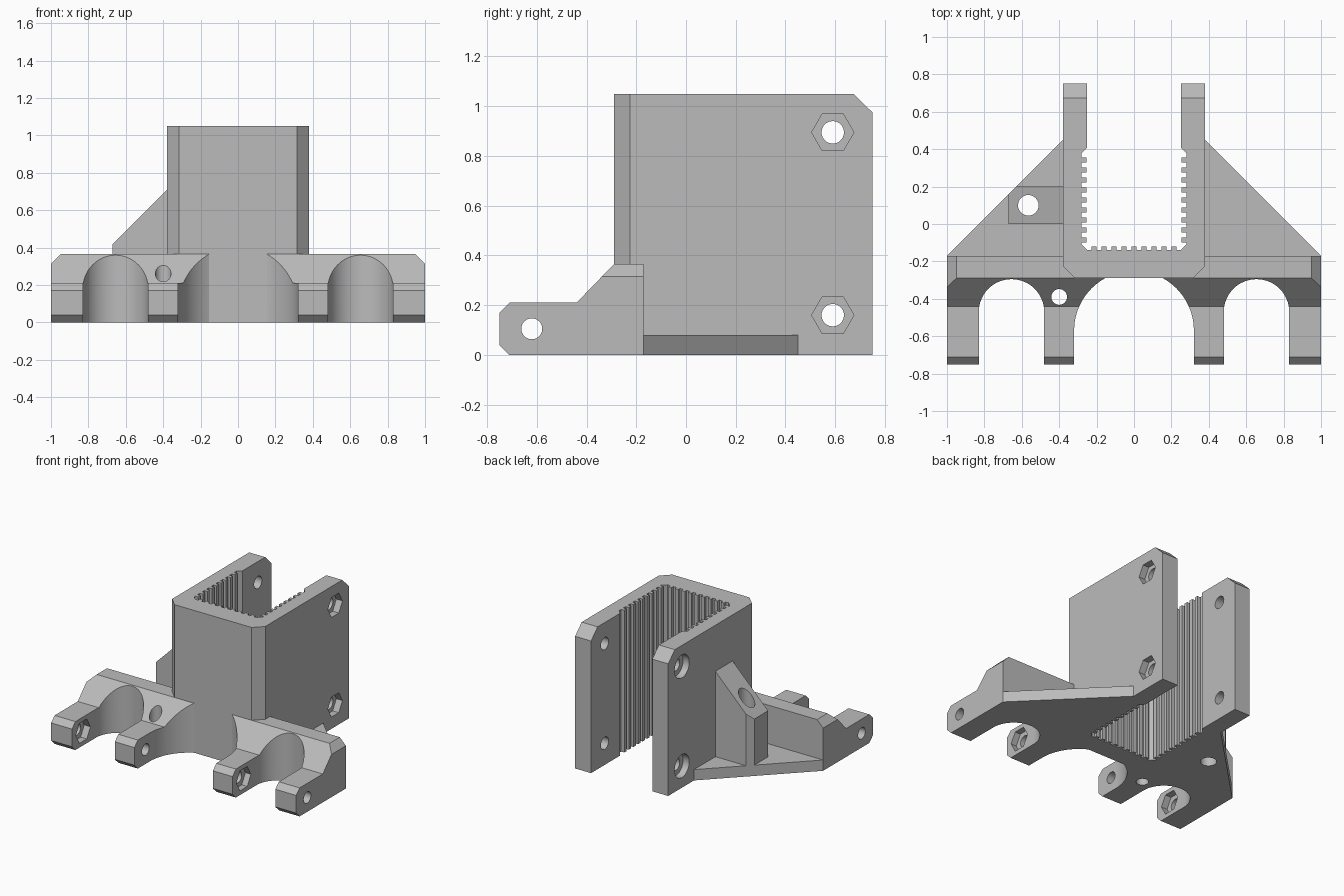
import bpy, bmesh
from math import sin, cos, pi

if "Cube" in bpy.data.objects:
    bpy.data.objects.remove(bpy.data.objects["Cube"], do_unlink=True)

grey = bpy.data.materials.new("plain_grey")
grey.use_nodes = True
colour = (0.5, 0.5, 0.5, 1)
grey.diffuse_color = colour
grey.node_tree.nodes["Principled BSDF"].inputs["Base Color"].default_value = colour


def prism(name, profile, axis, low, high):
    """Extrude a closed profile along x (y, z), y (x, z) or z (x, y)."""
    place = {"x": lambda u, v, t: (t, u, v),
             "y": lambda u, v, t: (u, t, v),
             "z": lambda u, v, t: (u, v, t)}[axis]
    bm = bmesh.new()
    rings = [[bm.verts.new(place(u, v, t)) for u, v in profile] for t in (low, high)]
    n = len(profile)
    bm.faces.new(rings[0])
    bm.faces.new(rings[1])
    for i in range(n):
        j = (i + 1) % n
        bm.faces.new((rings[0][i], rings[0][j], rings[1][j], rings[1][i]))
    bmesh.ops.recalc_face_normals(bm, faces=bm.faces)
    mesh = bpy.data.meshes.new(name)
    bm.to_mesh(mesh)
    bm.free()
    mesh.materials.append(grey)
    obj = bpy.data.objects.new(name, mesh)
    bpy.context.collection.objects.link(obj)
    return obj


def circle(u, v, r, n=40):
    return [(u + r * cos(2 * pi * i / n), v + r * sin(2 * pi * i / n)) for i in range(n)]


def slot(x, y, r, n=32):
    """Round-ended slot, open towards the front."""
    arc = [(x + r * cos(pi * i / n), y + r * sin(pi * i / n)) for i in range(n + 1)]
    return arc + [(x - r, -0.9), (x + r, -0.9)]


def cut(obj, profile, axis, low, high):
    """Subtract a prism and discard the cutter."""
    cutter = prism("cutter", profile, axis, low, high)
    cutter.hide_render = True
    bpy.context.view_layer.objects.active = obj
    mod = obj.modifiers.new("cut", "BOOLEAN")
    mod.operation = "DIFFERENCE"
    mod.solver = "EXACT"
    mod.object = cutter
    bpy.ops.object.modifier_apply(modifier=mod.name)
    bpy.data.objects.remove(cutter, do_unlink=True)


def mirrored(half):
    return half + [(-x, y) for x, y in reversed(half)]


# Clamp tower: U-shaped plan with gripping ridges inside
PITCH, W = 0.0535, 0.0135
half = [(W, -0.12), (W, -0.14)]
for k in range(1, 5):
    c = k * PITCH
    half += [(c - W, -0.14), (c - W, -0.12), (c + W, -0.12), (c + W, -0.14)]
half += [(0.25, -0.14), (0.28, -0.11)]
for k in reversed(range(9)):
    c = 0.342 - k * PITCH
    half += [(0.28, c - W), (0.255, c - W), (0.255, c + W), (0.28, c + W)]
half += [(0.28, 0.38), (0.25, 0.41), (0.25, 0.75)]
outer = [(0.38, 0.75), (0.38, -0.225), (0.315, -0.29)]
tower = prism("clamp_tower", mirrored(half + outer), "z", 0, 1.05)
cut(tower, [(0.67, 1.053), (0.753, 0.972), (0.8, 0.972), (0.8, 1.1), (0.67, 1.1)], "x", -0.5, 0.5)

# Tower bolt holes, nut pockets and bolt head recesses
for z in (0.16, 0.895):
    cut(tower, circle(0.59, z, 0.045), "x", -0.5, 0.5)
    cut(tower, circle(0.59, z, 0.085, 6), "x", 0.33, 0.45)
    cut(tower, circle(0.59, z, 0.085), "x", -0.45, -0.33)

# Front hinge bar with sloped face and four arms
side = [(-0.17, 0), (-0.71, 0), (-0.75, 0.04), (-0.75, 0.17), (-0.71, 0.21),
        (-0.44, 0.21), (-0.29, 0.365), (-0.17, 0.365)]
bar = prism("hinge_bar", side, "x", -1, 1)
for s in (-1, 1):
    cut(bar, [(s * 0.935, 0.38), (s * 1.02, 0.295), (s * 1.02, 0.38)], "y", -0.9, 0)
    cut(bar, slot(s * 0.655, -0.47, 0.175), "z", -0.1, 0.6)
cut(bar, slot(0, -0.57, 0.32, 64), "z", -0.1, 0.6)
cut(bar, mirrored(outer), "z", -0.1, 0.6)

# Hinge pin holes, nut pockets and the vertical hole
cut(bar, circle(-0.62, 0.105, 0.042), "x", -1.1, 1.1)
for face in (-0.83, 0.485):
    cut(bar, circle(-0.62, 0.105, 0.085, 6), "x", face - 0.05, face + 0.05)
cut(bar, circle(-0.4, -0.39, 0.042), "z", -0.1, 0.6)

# Triangular wing plates
wings = []
for s, name in ((1, "left_wing"), (-1, "right_wing")):
    plan = [(s * 0.38, -0.17), (s * 1, -0.17), (s * 0.38, 0.45)]
    wings.append(prism(name, plan, "z", 0, 0.08))

# Sloped lug standing on one wing, trimmed to the wing edge
lug = prism("sloped_lug", [(-0.67, 0.08), (-0.38, 0.08), (-0.38, 0.71), (-0.67, 0.42)],
            "y", 0, 0.2)
cut(lug, [(-0.7, 0.13), (-0.58, 0.25), (-0.7, 0.25)], "z", 0, 0.8)
for part in (lug, wings[1]):
    cut(part, circle(-0.565, 0.1, 0.055), "z", -0.1, 0.9)

# Smooth the round cuts, keep edges crisp
bpy.ops.object.select_all(action="DESELECT")
for obj in (tower, bar, lug, *wings):
    obj.select_set(True)
bpy.context.view_layer.objects.active = tower
bpy.ops.object.shade_smooth_by_angle(angle=pi / 6)
